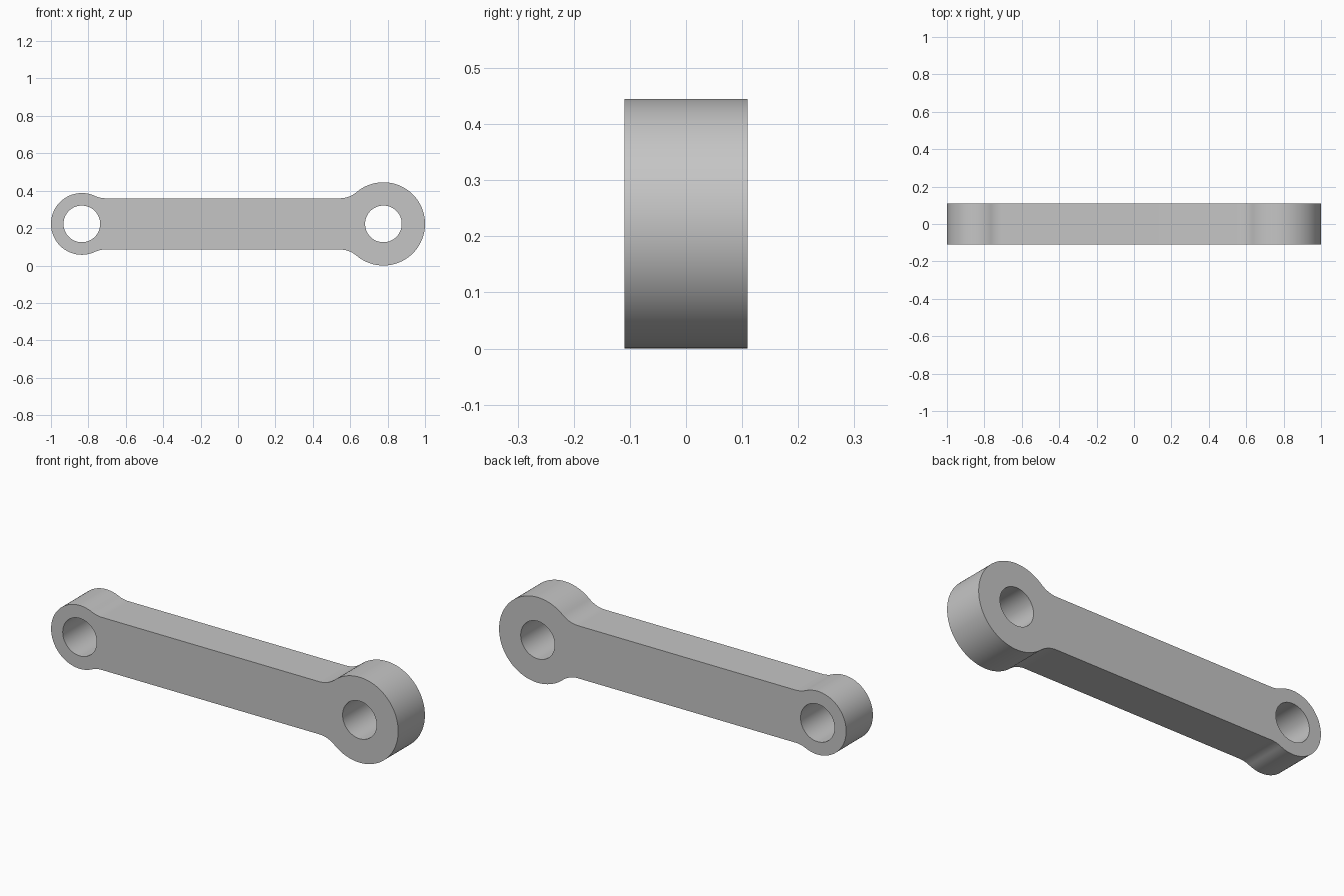
import bpy, bmesh
from math import sin, cos, pi, sqrt, atan2
from mathutils import Vector

cube = bpy.data.objects.get("Cube")
if cube:
    bpy.data.objects.remove(cube, do_unlink=True)

MID_Z = 0.2225      # height of the centre line
HALF_DEPTH = 0.11
BAR = 0.137         # half height of the bar
FILLET = 0.137
BORE = 0.098
SMALL = (-0.835, 0.165)    # eye centre x, radius
LARGE = (0.7775, 0.2225)


def arc(cx, cz, r, a0, a1, n):
    return [(cx + r * cos(a0 + (a1 - a0) * i / n),
             cz + r * sin(a0 + (a1 - a0) * i / n)) for i in range(n + 1)]


def upper_half(cx, r, side):
    """Upper outline of one eye, from its outer tip to the bar."""
    dx = sqrt((r + FILLET) ** 2 - (BAR + FILLET) ** 2)
    fz = BAR + FILLET
    a = atan2(fz, dx)
    # built with the bar towards +x, then mirrored by side
    pts = arc(0, 0, r, pi, a, 40)
    pts += arc(dx, fz, FILLET, a + pi, 1.5 * pi, 14)[1:]
    return [(cx + side * x, z) for x, z in pts]


# Outline: upper half, then its mirror image below the centre line
top = upper_half(*SMALL, 1) + upper_half(*LARGE, -1)[::-1]
outline = top + [(x, -z) for x, z in top[-2:0:-1]]
bores = [arc(cx, 0, BORE, 0, 2 * pi, 64)[:-1] for cx, _ in (SMALL, LARGE)]

# Fill the profile around the bores and extrude it through the depth
bm = bmesh.new()
for loop in [outline] + bores:
    vs = [bm.verts.new((x, -HALF_DEPTH, z + MID_Z)) for x, z in loop]
    for i, v in enumerate(vs):
        bm.edges.new((vs[i - 1], v))
bmesh.ops.triangle_fill(bm, use_beauty=True, edges=bm.edges[:], normal=Vector((0, -1, 0)))
ext = bmesh.ops.extrude_face_region(bm, geom=bm.faces[:], use_keep_orig=True)
moved = [g for g in ext["geom"] if isinstance(g, bmesh.types.BMVert)]
bmesh.ops.translate(bm, verts=moved, vec=(0, 2 * HALF_DEPTH, 0))
bmesh.ops.recalc_face_normals(bm, faces=bm.faces[:])

mesh = bpy.data.meshes.new("link_arm")
bm.to_mesh(mesh)
bm.free()
link = bpy.data.objects.new("link_arm", mesh)
bpy.context.collection.objects.link(link)

# Plain grey metal
grey = bpy.data.materials.new("plain_grey")
grey.use_nodes = True
colour = (0.56, 0.56, 0.56, 1)
grey.diffuse_color = colour
grey.node_tree.nodes["Principled BSDF"].inputs["Base Color"].default_value = colour
mesh.materials.append(grey)

bpy.ops.object.select_all(action='DESELECT')
link.select_set(True)
bpy.context.view_layer.objects.active = link
bpy.ops.object.shade_smooth_by_angle(angle=pi / 6)
